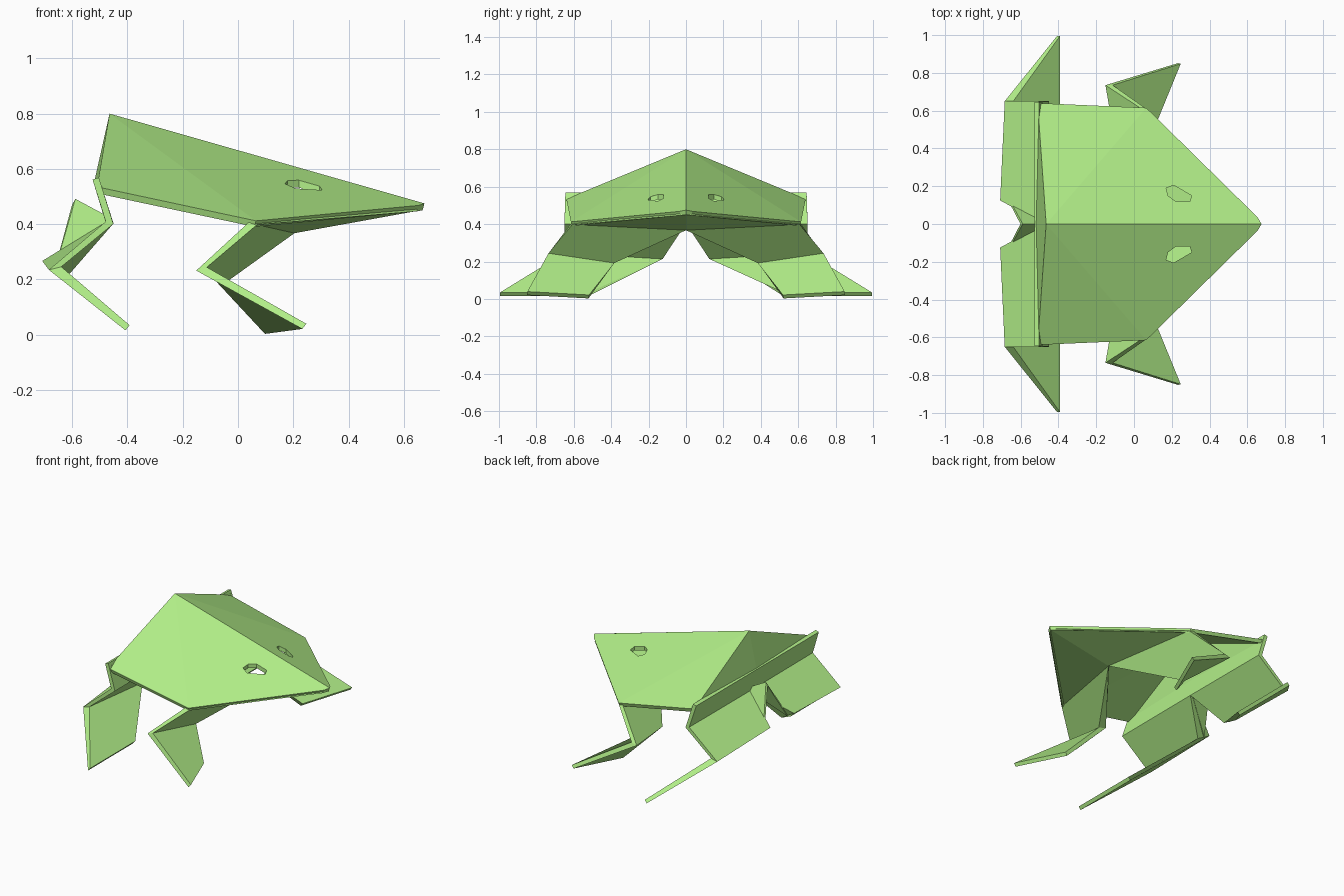
import bpy, bmesh

if "Cube" in bpy.data.objects:
    bpy.data.objects.remove(bpy.data.objects["Cube"])

THICK = 0.024
green = bpy.data.materials.new("light_green")
green.diffuse_color = (0.45, 0.87, 0.25, 1)
green.use_nodes = True
green.node_tree.nodes["Principled BSDF"].inputs["Base Color"].default_value = green.diffuse_color


def mesh_object(name, pts, faces):
    me = bpy.data.meshes.new(name)
    me.from_pydata(pts, [], faces)
    me.update()
    ob = bpy.data.objects.new(name, me)
    bpy.context.collection.objects.link(ob)
    me.materials.append(green)
    return ob


def mirror(ob):
    m = ob.modifiers.new("mirror", 'MIRROR')
    m.use_axis = (False, True, False)
    m.merge_threshold = 0.001


def sheet(name, pts, panels, offset=0):
    """Folded sheet: panels list named points; the half at +y is mirrored, then thickened."""
    keys = list(pts)
    ob = mesh_object(name, [pts[k] for k in keys],
                     [[keys.index(k) for k in p.split()] for p in panels])
    mirror(ob)
    s = ob.modifiers.new("thickness", 'SOLIDIFY')
    s.thickness = THICK
    s.offset = offset
    s.use_even_offset = True
    return ob


# Body shell: sloping back and the closing rear panel
body = sheet("body_shell", {
    'peak': (-0.465, 0, 0.80), 'nose': (0.675, 0, 0.475), 'cheek': (0.655, 0.035, 0.468),
    'side': (0.065, 0.615, 0.412), 'back': (-0.51, 0.64, 0.535),
    'rim': (-0.52, 0.645, 0.555), 'mid': (-0.52, 0, 0.555)},
    ["peak nose cheek side", "peak side back", "peak back rim mid"], offset=-1)

# Eye holes cut through the back
outline = [(0.17, 0.19), (0.21, 0.205), (0.305, 0.15), (0.295, 0.12), (0.22, 0.12), (0.18, 0.15)]
n = len(outline)
cutter = mesh_object("eye_cutter",
                     [(x, y, 0.46) for x, y in outline] + [(x, y, 0.70) for x, y in outline],
                     [list(range(n)), list(range(2 * n - 1, n - 1, -1))] +
                     [[i, i + n, (i + 1) % n + n, (i + 1) % n] for i in range(n)])
bm = bmesh.new()
bm.from_mesh(cutter.data)
bmesh.ops.recalc_face_normals(bm, faces=bm.faces)
bm.to_mesh(cutter.data)
bm.free()
mirror(cutter)
cut = body.modifiers.new("eyes", 'BOOLEAN')
cut.operation = 'DIFFERENCE'
cut.solver = 'EXACT'
cut.object = cutter
cutter.hide_render = True
cutter.hide_viewport = True

# Head underside with the folded front legs
sheet("head_underside_and_front_legs", {
    'nose': (0.665, 0, 0.463), 'cheek': (0.645, 0.035, 0.458), 'side': (0.06, 0.605, 0.408),
    'throat': (0.20, 0, 0.38), 'knee': (-0.132, 0.735, 0.238), 'knee_in': (-0.065, 0.38, 0.198),
    'toe': (0.24, 0.85, 0.03), 'toe_in': (0.105, 0.52, 0.012)},
    ["nose cheek side throat", "throat side knee knee_in", "knee_in knee toe toe_in"])

# Rear strip with the folded hind legs and the small centre gusset
sheet("rear_strip_and_hind_legs", {
    'rim': (-0.515, 0.645, 0.565), 'rim_mid': (-0.515, 0, 0.565),
    'hip': (-0.465, 0.65, 0.405), 'hip_mid': (-0.465, 0, 0.405),
    'knee': (-0.662, 0.65, 0.24), 'knee_in': (-0.662, 0.125, 0.24),
    'toe': (-0.40, 0.995, 0.025), 'toe_in': (-0.40, 0.52, 0.025),
    'tip': (-0.595, 0, 0.48)},
    ["rim_mid rim hip hip_mid", "hip_mid hip knee knee_in", "knee_in knee toe toe_in"])

# Centre gusset between the hind legs
sheet("centre_gusset", {
    'hip_mid': (-0.465, 0, 0.41), 'knee_in': (-0.662, 0.125, 0.24), 'tip': (-0.595, 0, 0.48)},
    ["hip_mid knee_in tip"]).modifiers["thickness"].thickness = 0.012
